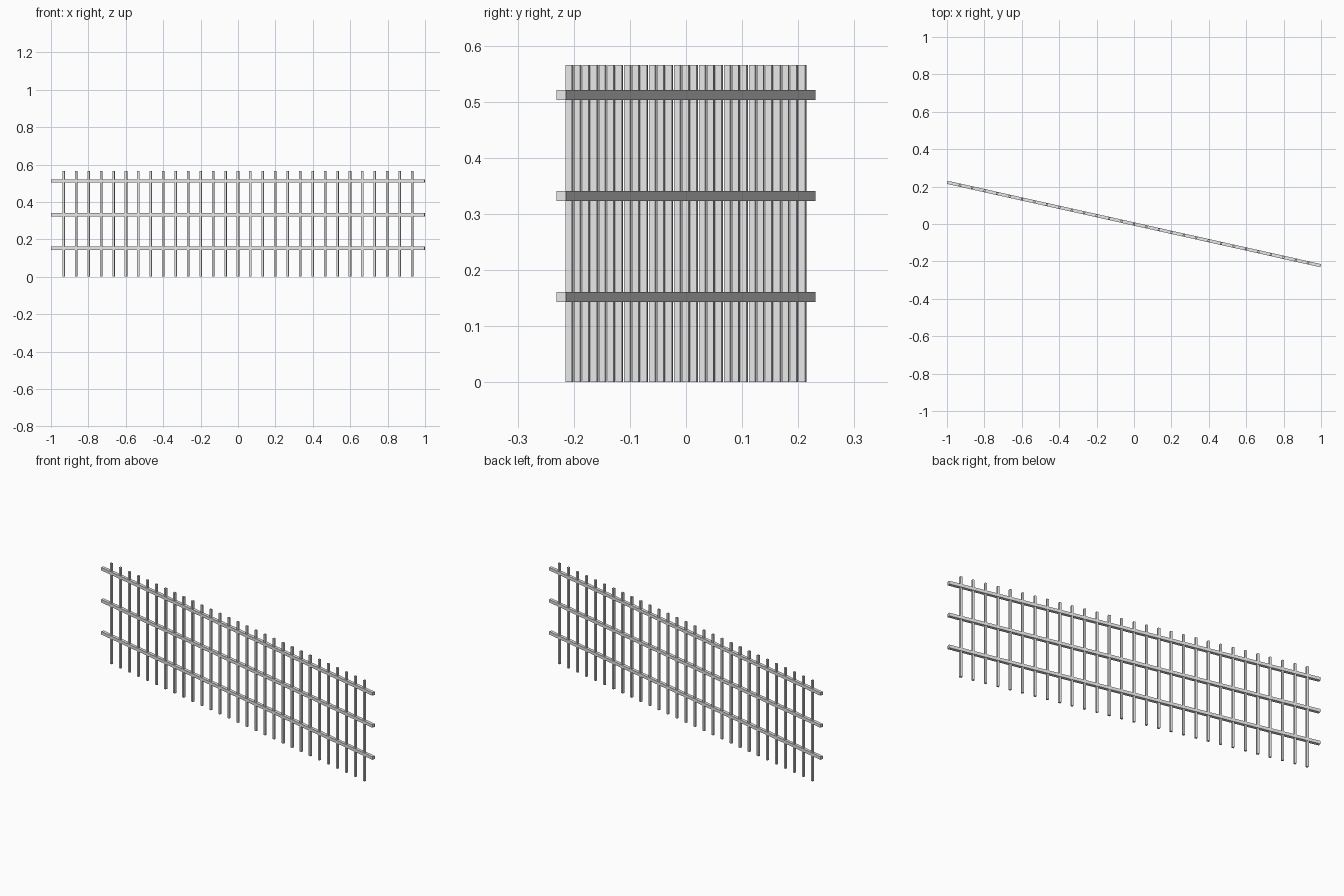
import bpy
import math
from mathutils import Matrix

if "Cube" in bpy.data.objects:
    bpy.data.objects.remove(bpy.data.objects["Cube"])

ANGLE = math.atan2(-0.2225, 0.998)   # fence runs diagonally across the grid
LENGTH = 2.045
RAIL = 0.0172
PICKET = 0.0114
HEIGHT = 0.565
BAYS = 30

metal = bpy.data.materials.new("light grey metal")
metal.diffuse_color = (0.8, 0.8, 0.8, 1)
metal.use_nodes = True
metal.node_tree.nodes["Principled BSDF"].inputs["Base Color"].default_value = metal.diffuse_color

turn = Matrix.Rotation(ANGLE, 4, 'Z')


def bar(name, along, z, size):
    """Box placed along the fence line, turned with it."""
    bpy.ops.mesh.primitive_cube_add(size=1)
    ob = bpy.context.object
    ob.name = name
    ob.data.transform(Matrix.Diagonal((*size, 1)))
    ob.matrix_world = turn @ Matrix.Translation((along, 0, z))
    ob.data.materials.append(metal)
    return ob


# Three horizontal square rails
for label, z in (("lower", 0.152), ("middle", 0.332), ("upper", 0.512)):
    bar(label + "_rail", 0, z, (LENGTH, RAIL, RAIL))

# Evenly spaced square pickets passing through the rails
for i in range(1, BAYS):
    bar(f"picket_{i:02d}", (i / BAYS - 0.5) * LENGTH, HEIGHT / 2,
        (PICKET, PICKET, HEIGHT))
